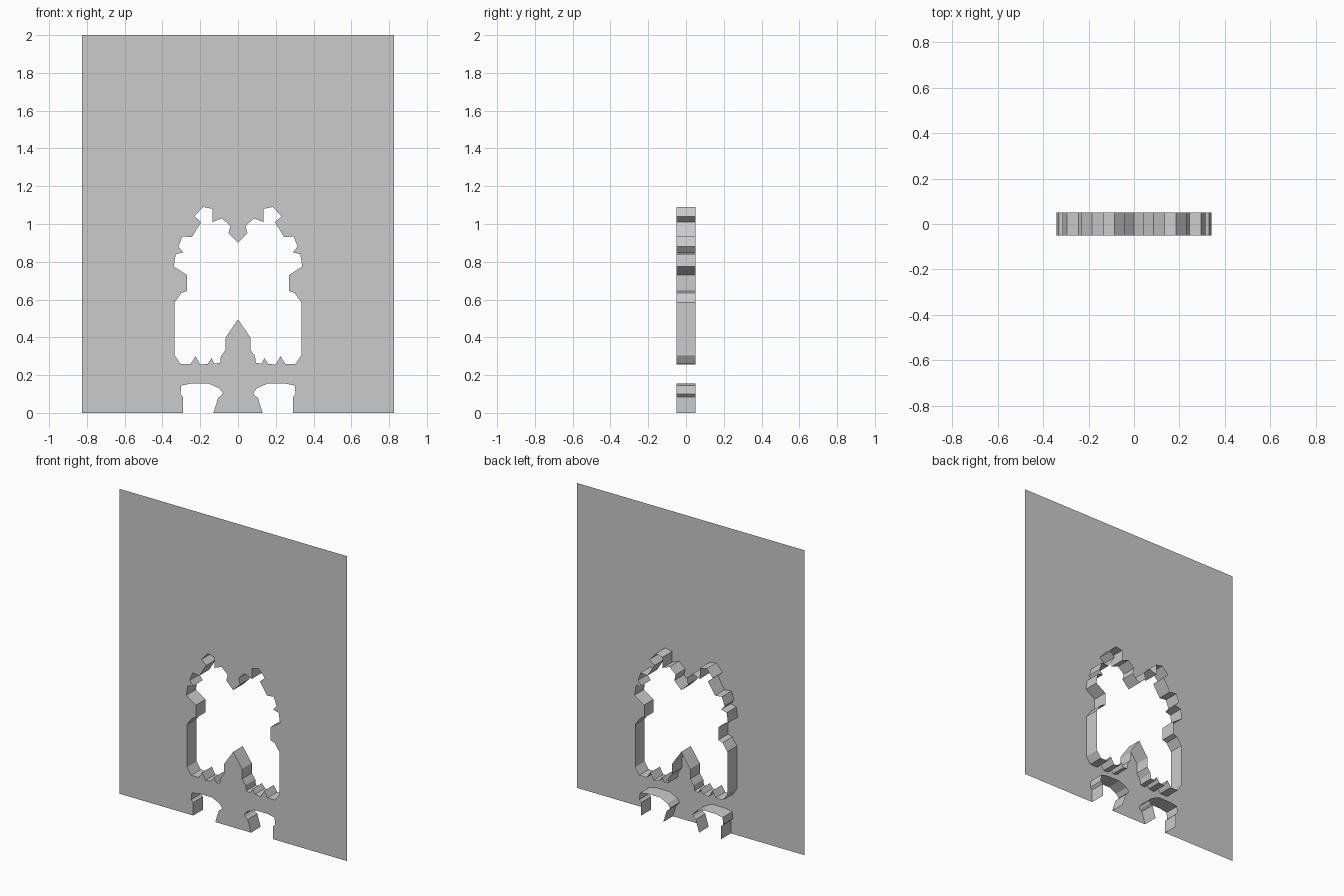
import bpy
import bmesh

FRONT, BACK = -0.05, 0.05
HALF_WIDTH, HEIGHT = 0.825, 2.0

cube = bpy.data.objects.get("Cube")
if cube:
    bpy.data.objects.remove(cube, do_unlink=True)

# Half outlines as (x, z); the mirror modifier supplies the other half
body_outline = [
    (0, .9), (.05, .95), (.04, .99), (.085, 1.03), (.135, 1.01),
    (.135, 1.08), (.185, 1.09), (.23, 1.04), (.195, 1.01), (.245, .93),
    (.295, .935), (.315, .88), (.29, .85), (.33, .84), (.34, .775),
    (.27, .73), (.27, .645), (.3, .635), (.335, .585), (.335, .305),
    (.305, .26), (.25, .26), (.225, .3), (.2, .255), (.16, .26),
    (.14, .29), (.125, .26), (.095, .265), (.09, .3), (.065, .335),
    (.065, .4), (0, .495),
]
foot_outline = [
    (.29, 0), (.29, .085), (.305, .1), (.3, .145), (.25, .155),
    (.155, .155), (.1, .13), (.08, .105), (.09, .09), (.105, .08), (.13, 0),
]

# Single flat grey finish
grey = bpy.data.materials.new("plain_grey")
grey.use_nodes = True
colour = (0.6, 0.6, 0.6, 1)
grey.diffuse_color = colour
grey.node_tree.nodes["Principled BSDF"].inputs["Base Color"].default_value = colour


def finish(name, bm):
    """Turn a half mesh into a mirrored, flat shaded object."""
    mesh = bpy.data.meshes.new(name)
    bm.to_mesh(mesh)
    bm.free()
    mesh.materials.append(grey)
    obj = bpy.data.objects.new(name, mesh)
    bpy.context.collection.objects.link(obj)
    mirror = obj.modifiers.new("mirror", 'MIRROR')
    mirror.use_axis = (True, False, False)
    mirror.merge_threshold = 0.0001
    return obj


def make_rim(name, outline):
    """Wall running backwards from an open outline, facing into the opening."""
    bm = bmesh.new()
    rows = [[bm.verts.new((x, y, z)) for x, z in outline] for y in (FRONT, BACK)]
    front, back = rows
    for i in range(len(outline) - 1):
        bm.faces.new((front[i], front[i + 1], back[i + 1], back[i]))
    return finish(name, bm)


# Thin front sheet with the body and foot openings left out
bm = bmesh.new()
sheet = [(0, HEIGHT), (HALF_WIDTH, HEIGHT), (HALF_WIDTH, 0)]
sheet += foot_outline + [(0, 0)] + body_outline[::-1]
face = bm.faces.new([bm.verts.new((x, FRONT, z)) for x, z in sheet])
face.normal_update()
if face.normal.y > 0:
    face.normal_flip()
bmesh.ops.triangulate(bm, faces=[face], ngon_method='EAR_CLIP')
finish("front_panel", bm)

# Walls around the openings
make_rim("body_cutout_rim", body_outline)
make_rim("foot_cutout_rims", foot_outline[::-1])
